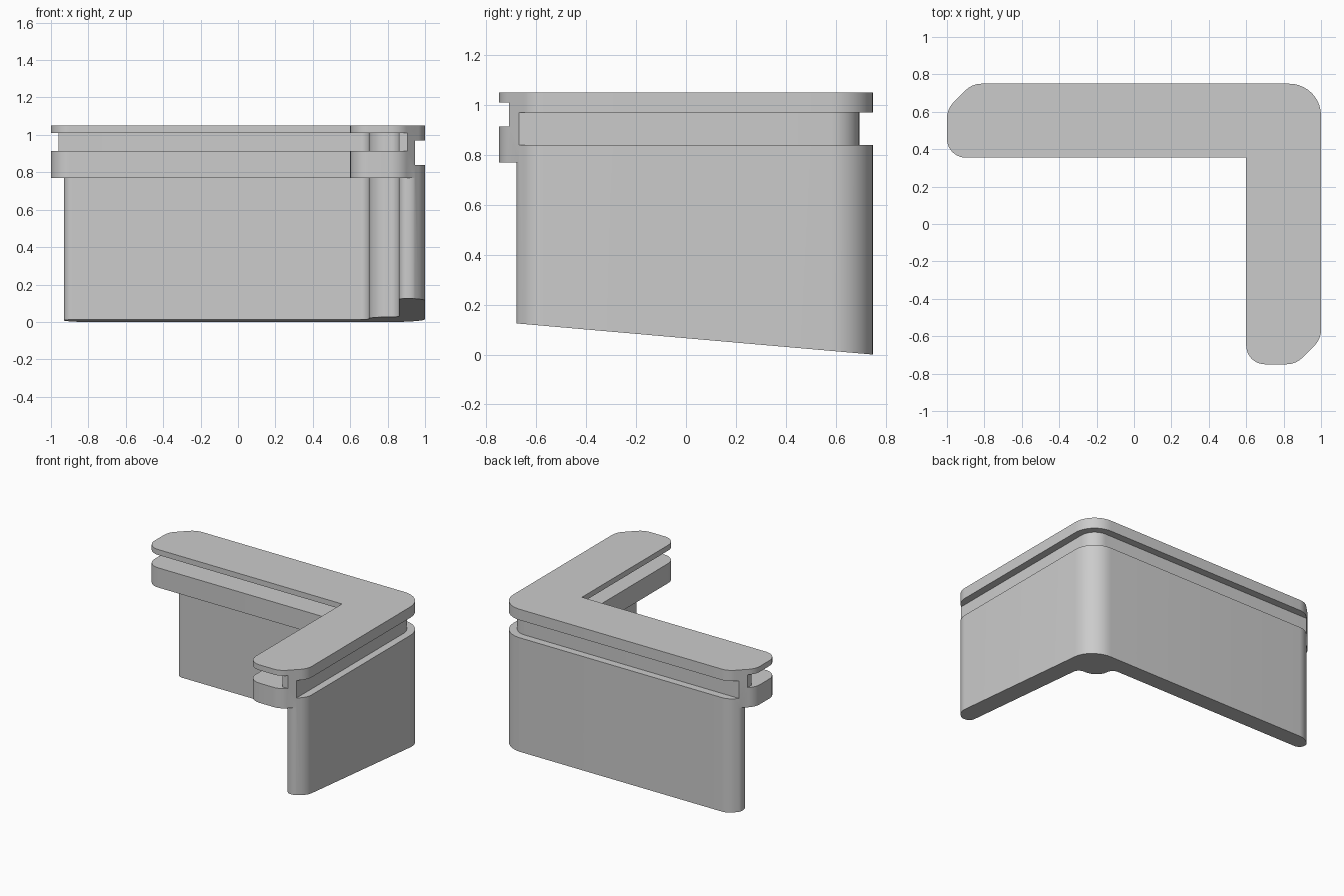
import bpy
import bmesh
import math
from mathutils import Vector

if "Cube" in bpy.data.objects:
    bpy.data.objects.remove(bpy.data.objects["Cube"], do_unlink=True)

grey = bpy.data.materials.new("light grey")
grey.use_nodes = True
grey.diffuse_color = (0.6, 0.6, 0.6, 1)
grey.node_tree.nodes["Principled BSDF"].inputs["Base Color"].default_value = (0.6, 0.6, 0.6, 1)


def rounded(corners, steps=10):
    """Outline from (x, y) or (x, y, radius) corners, filleting those with a radius."""
    points = []
    for i, corner in enumerate(corners):
        p = Vector(corner[:2])
        if len(corner) == 2:
            points.append(p)
            continue
        a = (Vector(corners[i - 1][:2]) - p).normalized()
        b = (Vector(corners[(i + 1) % len(corners)][:2]) - p).normalized()
        half = a.angle(b) / 2
        centre = p + (a + b).normalized() * corner[2] / math.sin(half)
        start = p + a * corner[2] / math.tan(half) - centre
        end = p + b * corner[2] / math.tan(half) - centre
        sweep = start.angle(end)
        for k in range(steps + 1):
            t = k / steps
            arc = start * math.sin((1 - t) * sweep) + end * math.sin(t * sweep)
            points.append(centre + arc / math.sin(sweep))
    return points


def prism(name, corners, low, high):
    """Extrude an outline from low(y) up to a flat top."""
    bm = bmesh.new()
    points = rounded(corners)
    bottom = [bm.verts.new((p.x, p.y, low(p.y))) for p in points]
    top = [bm.verts.new((p.x, p.y, high)) for p in points]
    bm.faces.new(bottom)
    bm.faces.new(top)
    for i in range(len(points)):
        bm.faces.new((bottom[i - 1], bottom[i], top[i], top[i - 1]))
    bmesh.ops.recalc_face_normals(bm, faces=bm.faces)
    mesh = bpy.data.meshes.new(name)
    bm.to_mesh(mesh)
    bm.free()
    mesh.materials.append(grey)
    obj = bpy.data.objects.new(name, mesh)
    bpy.context.collection.objects.link(obj)
    return obj


# Full L-shaped body with chamfered arm ends and a sloping underside
body_outline = [
    (-1, 0.355, 0.1), (0.6, 0.355), (0.6, -0.75, 0.1), (0.865, -0.75, 0.12),
    (1, -0.615, 0.12), (1, 0.75, 0.17), (-0.865, 0.75, 0.12), (-1, 0.615, 0.12),
]
body = prism("corner_trim", body_outline, lambda y: (0.75 - y) * 0.0874, 1.05)

# Inner wall path with a rounded pillar in the corner
pillar = [(0.7, 0.61, 0.05), (0.7, 0.45, 0.1), (0.86, 0.45, 0.05)]

# Undercut that leaves the thin skirt
skirt_cut = [(-1.2, 0.95), (-0.7, 0.95), (-0.93, 0.685, 0.06), (-0.93, 0.61, 0.045)]
skirt_cut += pillar
skirt_cut += [(0.86, -0.68, 0.045), (0.935, -0.68, 0.06), (1.2, -0.45), (1.2, -1.2), (-1.2, -1.2)]

# Inner groove, running out through both arm ends
inner_cut = [(-1.2, 1), (-0.96, 1), (-0.96, 0.61)] + pillar
inner_cut += [(0.86, -0.71), (1.2, -0.71), (1.2, -1.2), (-1.2, -1.2)]

# Outer groove along the two long outside faces
outer_cut = [(-1.2, 0.695), (0.945, 0.695, 0.115), (0.945, -1), (1.2, -1), (1.2, 1), (-1.2, 1)]

bpy.context.view_layer.objects.active = body
for name, outline, low, high in (
    ("skirt_cutter", skirt_cut, -0.5, 0.77),
    ("inner_groove_cutter", inner_cut, 0.915, 1.01),
    ("outer_groove_cutter", outer_cut, 0.84, 0.97),
):
    cutter = prism(name, outline, lambda y, z=low: z, high)
    cutter.hide_render = True
    cut = body.modifiers.new(name, "BOOLEAN")
    cut.operation = "DIFFERENCE"
    cut.solver = "EXACT"
    cut.object = cutter
    bpy.ops.object.modifier_apply(modifier=cut.name)
    bpy.data.objects.remove(cutter, do_unlink=True)

# Smooth the rounded corners, keep the edges crisp
bpy.ops.object.select_all(action="DESELECT")
body.select_set(True)
bpy.ops.object.shade_smooth_by_angle(angle=math.radians(30))
